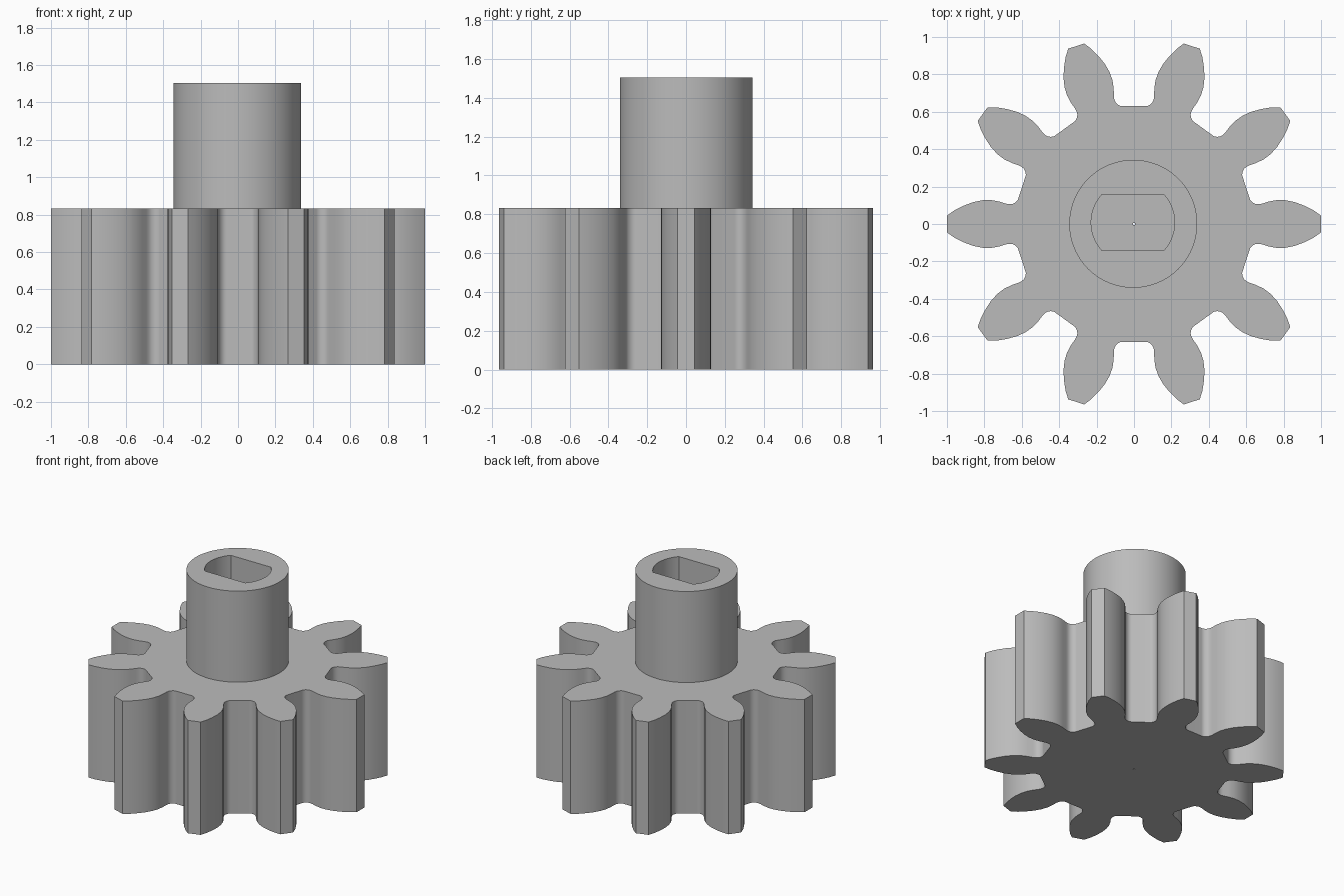
import bpy, bmesh, math

default = bpy.data.objects.get("Cube")
if default:
    bpy.data.objects.remove(default, do_unlink=True)

TEETH, GEAR_TOP, HUB_TOP = 10, 0.833, 1.505

grey = bpy.data.materials.new("plain_grey")
grey.use_nodes = True
grey.diffuse_color = (0.5, 0.5, 0.5, 1)
grey.node_tree.nodes["Principled BSDF"].inputs["Base Color"].default_value = (0.5, 0.5, 0.5, 1)


def prism(name, outline, z0, z1):
    """Extrude a counter-clockwise outline from z0 to z1."""
    bm = bmesh.new()
    base = bm.faces.new([bm.verts.new((x, y, z0)) for x, y in outline])
    top = bmesh.ops.extrude_face_region(bm, geom=[base], use_keep_orig=True)
    verts = [v for v in top["geom"] if isinstance(v, bmesh.types.BMVert)]
    bmesh.ops.translate(bm, verts=verts, vec=(0, 0, z1 - z0))
    bmesh.ops.recalc_face_normals(bm, faces=bm.faces)
    mesh = bpy.data.meshes.new(name)
    bm.to_mesh(mesh)
    bm.free()
    mesh.materials.append(grey)
    obj = bpy.data.objects.new(name, mesh)
    bpy.context.collection.objects.link(obj)
    return obj


def circle(radius, count, cx=0, cy=0):
    steps = [math.tau * i / count for i in range(count)]
    return [(cx + radius * math.cos(a), cy + radius * math.sin(a)) for a in steps]


def activate(obj):
    bpy.ops.object.select_all(action="DESELECT")
    obj.select_set(True)
    bpy.context.view_layer.objects.active = obj


def cut(obj, cutter):
    mod = obj.modifiers.new("cut", "BOOLEAN")
    mod.operation, mod.solver, mod.object = "DIFFERENCE", "EXACT", cutter
    activate(obj)
    bpy.ops.object.modifier_apply(modifier=mod.name)
    bpy.data.objects.remove(cutter, do_unlink=True)


# Tooth flank from tip to root: (radial, sideways)
flank = [(1, .045), (.96, .073), (.91, .098), (.86, .117), (.81, .127), (.765, .128),
         (.72, .12), (.685, .109), (.667, .106), (.65, .107), (.633, .116), (.622, .127), (.618, .138)]
tooth = [(r, -t) for r, t in reversed(flank)] + flank

# Gear body with a pin hole through its centre
outline = []
for i in range(TEETH):
    a = math.tau * i / TEETH
    c, s = math.cos(a), math.sin(a)
    outline += [(r * c - t * s, r * s + t * c) for r, t in tooth]
gear = prism("gear_wheel", outline, 0, GEAR_TOP)
cut(gear, prism("pin_cutter", circle(.006, 12), -.1, GEAR_TOP + .1))

# Hub with a double-flat shaft socket
hub = prism("hub", circle(.342, 96, -.004, .001), GEAR_TOP - .01, HUB_TOP)
half_flat = .151
socket = [(x - .006, max(-half_flat, min(half_flat, y)) + .008)
          for x, y in circle(.223, 96) if abs(y) < half_flat]
corner = math.sqrt(.223 ** 2 - half_flat ** 2)
socket += [(sx * corner - .006, sy * half_flat + .008) for sx in (-1, 1) for sy in (-1, 1)]
socket.sort(key=lambda p: math.atan2(p[1] - .008, p[0] + .006))
cut(hub, prism("socket_cutter", socket, GEAR_TOP - .1, HUB_TOP + .1))

for part in (gear, hub):
    activate(part)
    bpy.ops.object.shade_smooth_by_angle(angle=math.radians(32))
